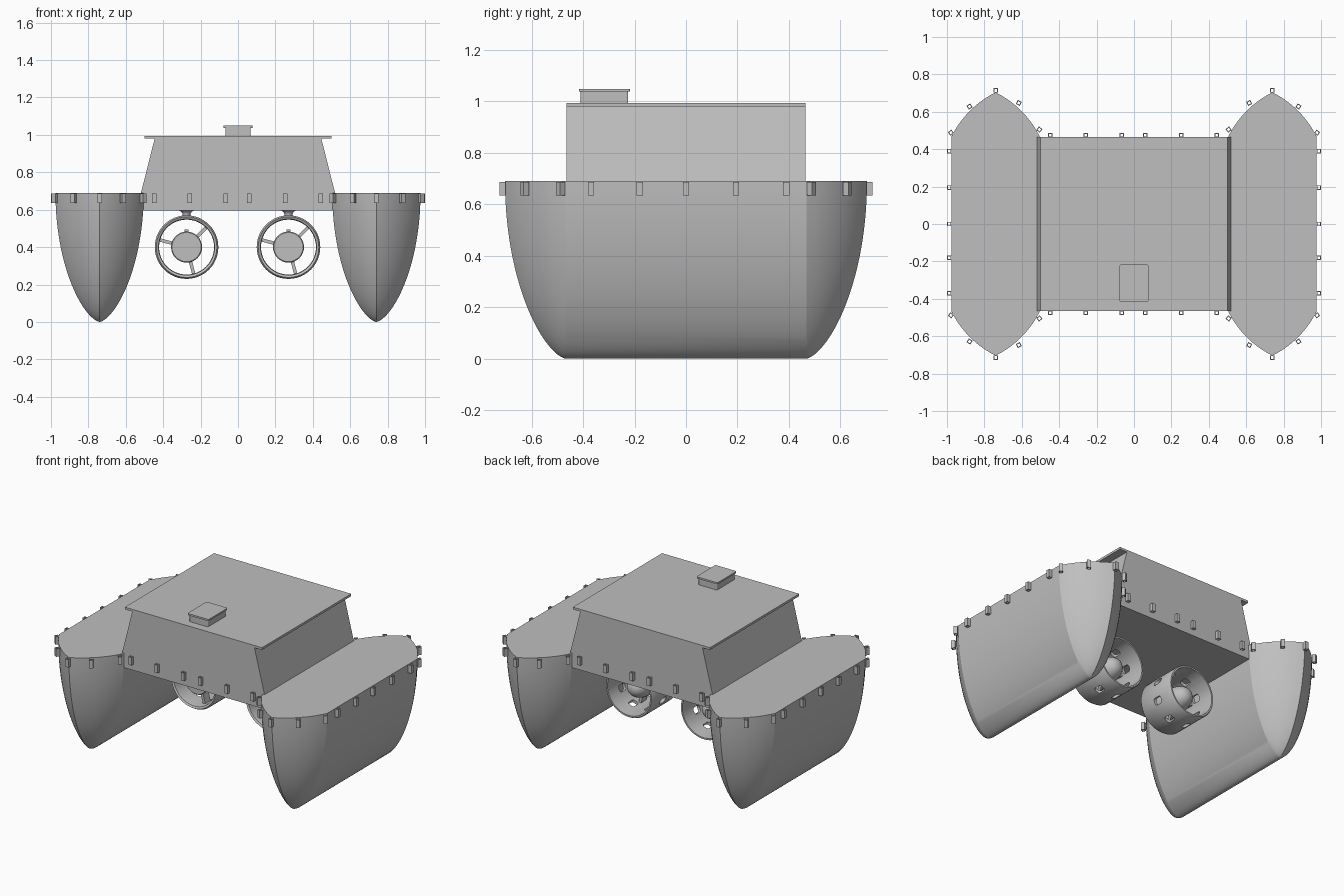
import bpy
import bmesh
from math import sin, cos, pi, radians, atan2, hypot
from mathutils import Matrix

default = bpy.data.objects.get("Cube")
if default:
    bpy.data.objects.remove(default, do_unlink=True)

# One plain grey for the whole craft
GREY = (0.52, 0.52, 0.52, 1)
grey = bpy.data.materials.new("plain_grey")
grey.use_nodes = True
grey.diffuse_color = GREY
grey.node_tree.nodes["Principled BSDF"].inputs["Base Color"].default_value = GREY


def finish(bm, name, smooth=None):
    bmesh.ops.remove_doubles(bm, verts=bm.verts, dist=0.0001)
    bmesh.ops.recalc_face_normals(bm, faces=bm.faces)
    mesh = bpy.data.meshes.new(name)
    bm.to_mesh(mesh)
    bm.free()
    mesh.materials.append(grey)
    obj = bpy.data.objects.new(name, mesh)
    bpy.context.collection.objects.link(obj)
    if smooth:
        smooth_obj(obj, smooth)
    return obj


def smooth_obj(obj, angle):
    bpy.ops.object.select_all(action="DESELECT")
    obj.select_set(True)
    bpy.context.view_layer.objects.active = obj
    bpy.ops.object.shade_smooth_by_angle(angle=radians(angle))


def bridge(bm, a, b):
    n = len(a)
    for i in range(n):
        j = (i + 1) % n
        bm.faces.new((a[i], a[j], b[j], b[i]))


def box(name, x, y, z, bevel=0):
    """Box from (min, max) pairs."""
    bm = bmesh.new()
    bmesh.ops.create_cube(bm, size=1)
    for v in bm.verts:
        v.co = [(p[0] + p[1]) / 2 + c * (p[1] - p[0]) for c, p in zip(v.co, (x, y, z))]
    if bevel:
        upright = [e for e in bm.edges if abs(e.verts[0].co.z - e.verts[1].co.z) > 0.001]
        bmesh.ops.bevel(bm, geom=upright, offset=bevel, segments=3, affect="EDGES", profile=0.5)
    return finish(bm, name)


def lathe(name, profile, segs, closed, spin=0, smooth=None):
    """Turn (radius, height) points around z."""
    bm = bmesh.new()
    rings = [[bm.verts.new((r * cos(spin + 2 * pi * i / segs), r * sin(spin + 2 * pi * i / segs), h))
              for i in range(segs)] for r, h in profile]
    for a, b in zip(rings, rings[1:]):
        bridge(bm, a, b)
    if closed:
        bridge(bm, rings[-1], rings[0])
    else:
        bm.faces.new(rings[0])
        bm.faces.new(rings[-1])
    return finish(bm, name, smooth)


# Hulls: pointed outline shrinking downwards to a rounded keel
HULL_X, HALF, STRAIGHT, DECK = 0.74, 0.236, 0.468, 0.69
BULGE = radians(18.5)


def end_arc(n):
    """Shallow arc from the hull side (1, 0) to the tip (0, 1)."""
    radius = 0.5 ** 0.5 / sin(BULGE)
    centre = 0.5 - radius * cos(BULGE) * 0.5 ** 0.5
    angles = [pi / 4 - BULGE + 2 * BULGE * i / n for i in range(n + 1)]
    return [(centre + radius * cos(a), centre + radius * sin(a)) for a in angles]


def hull(name, x0):
    bm = bmesh.new()
    arc = end_arc(10)
    quarter = arc + [(-u, v) for u, v in reversed(arc[:-1])]
    levels = 28
    rings = []
    for k in range(levels + 1):
        phi = pi / 2 * k / levels
        w = HALF * max(cos(phi), 0) ** 1.3
        z = DECK * (1 - sin(phi))
        loop = [(u * w, STRAIGHT + v * w) for u, v in quarter]
        loop += [(-x, -y) for x, y in loop]
        rings.append([bm.verts.new((x0 + x, y, z)) for x, y in loop])
    for a, b in zip(rings, rings[1:]):
        bridge(bm, a, b)
    bm.faces.new(rings[0])
    return finish(bm, name, 24)


hull("left_hull", HULL_X)
hull("right_hull", -HULL_X)

# Cabin with sloping sides, roof plate and hatch
cabin = box("cabin", (-0.5, 0.5), (-0.465, 0.465), (0.595, 0.982))
for v in cabin.data.vertices:
    v.co.x = (0.445 if v.co.z > 0.8 else 0.543) * (1 if v.co.x > 0 else -1)
box("roof", (-0.5, 0.5), (-0.465, 0.465), (0.98, 0.995))
box("hatch_base", (-0.068, 0.068), (-0.41, -0.225), (0.99, 1.04), 0.006)
box("hatch_lid", (-0.077, 0.077), (-0.417, -0.217), (1.038, 1.049), 0.008)

# Hollow square sockets around the rim
ROOT2 = 2 ** 0.5
socket = lathe("rim_socket", [(r * ROOT2, z) for r, z in
               ((0.012, 0.635), (0.012, 0.687), (0.007, 0.687), (0.007, 0.635))], 4, True, pi / 4)
places = []
for side in (-1, 1):
    for y in (-0.37, -0.18, 0, 0.195, 0.39):
        places.append((side * 0.987, y, 0))
    for end in (-1, 1):
        for dx, y in ((0.239, 0.488), (0.139, 0.628), (0, 0.714), (-0.124, 0.647), (-0.234, 0.505)):
            turn = atan2(end * hypot(dx, 0.2), side * dx) if dx else 0
            places.append((side * (HULL_X + dx), end * y, turn))
for end in (-1, 1):
    for x in (-0.447, -0.258, -0.065, 0.06, 0.253, 0.443):
        places.append((x, end * 0.474, 0))
for i, (x, y, turn) in enumerate(places):
    part = socket if i == 0 else bpy.data.objects.new("rim_socket", socket.data)
    if i:
        bpy.context.collection.objects.link(part)
    part.location = (x, y, 0)
    part.rotation_euler.z = turn

# Ducted thrusters under the cabin
AXIS_Z, FRONT, BACK = 0.4, -0.07, 0.21
ALONG_Y = Matrix.Rotation(-pi / 2, 4, "X")


def cut_slots(duct):
    for k in range(4):
        cutter = box("slot_cutter", (-0.022, 0.022), (-0.03, 0.03), (-0.3, 0.3), 0.014)
        cutter.data.transform(Matrix.Translation((0, 0.08, 0)) @ Matrix.Rotation(pi / 8 + k * pi / 4, 4, "Y"))
        mod = duct.modifiers.new("slots", "BOOLEAN")
        mod.operation, mod.solver, mod.object = "DIFFERENCE", "EXACT", cutter
        bpy.context.view_layer.objects.active = duct
        bpy.ops.object.modifier_apply(modifier=mod.name)
        bpy.data.objects.remove(cutter, do_unlink=True)


for side, x in (("left", 0.27), ("right", -0.275)):
    parts = []
    duct = lathe(side + "_duct", [(0.162, FRONT), (0.17, FRONT + 0.012), (0.17, BACK - 0.008),
                 (0.165, BACK), (0.155, BACK), (0.147, FRONT + 0.03), (0.15, FRONT + 0.006)], 48, True)
    duct.data.transform(ALONG_Y)
    cut_slots(duct)
    smooth_obj(duct, 35)
    parts.append(duct)

    # Motor with a flat front and a tapering tail
    tail = [(0.083 * cos(a) ** 0.8, 0.03 + 0.15 * sin(a)) for a in [pi / 2 * i / 10 for i in range(10)]]
    motor = lathe(side + "_motor", [(0.078, -0.045), (0.083, -0.04)] + tail + [(0.002, 0.18)], 32, False, 0, 40)
    motor.data.transform(ALONG_Y)
    parts.append(motor)
    parts.append(box(side + "_cable_block", (-0.011, 0.011), (-0.03, 0.0), (0.075, 0.093)))

    # Three spokes hold the motor in the duct
    for angle in (165, 45, -75):
        spoke = box(side + "_spoke", (0.07, 0.155), (-0.015, 0.04), (-0.009, 0.009))
        spoke.data.transform(Matrix.Rotation(-radians(angle), 4, "Y"))
        parts.append(spoke)

    # Mounting strut flaring into the cabin floor
    strut = lathe(side + "_strut", [(0.021, 0.155), (0.021, 0.178), (0.027, 0.188), (0.042, 0.198)], 24, False, 0, 40)
    strut.data.transform(Matrix.Translation((0, 0.07, 0)))
    parts.append(strut)
    for part in parts:
        part.location = (x, 0, AXIS_Z)
